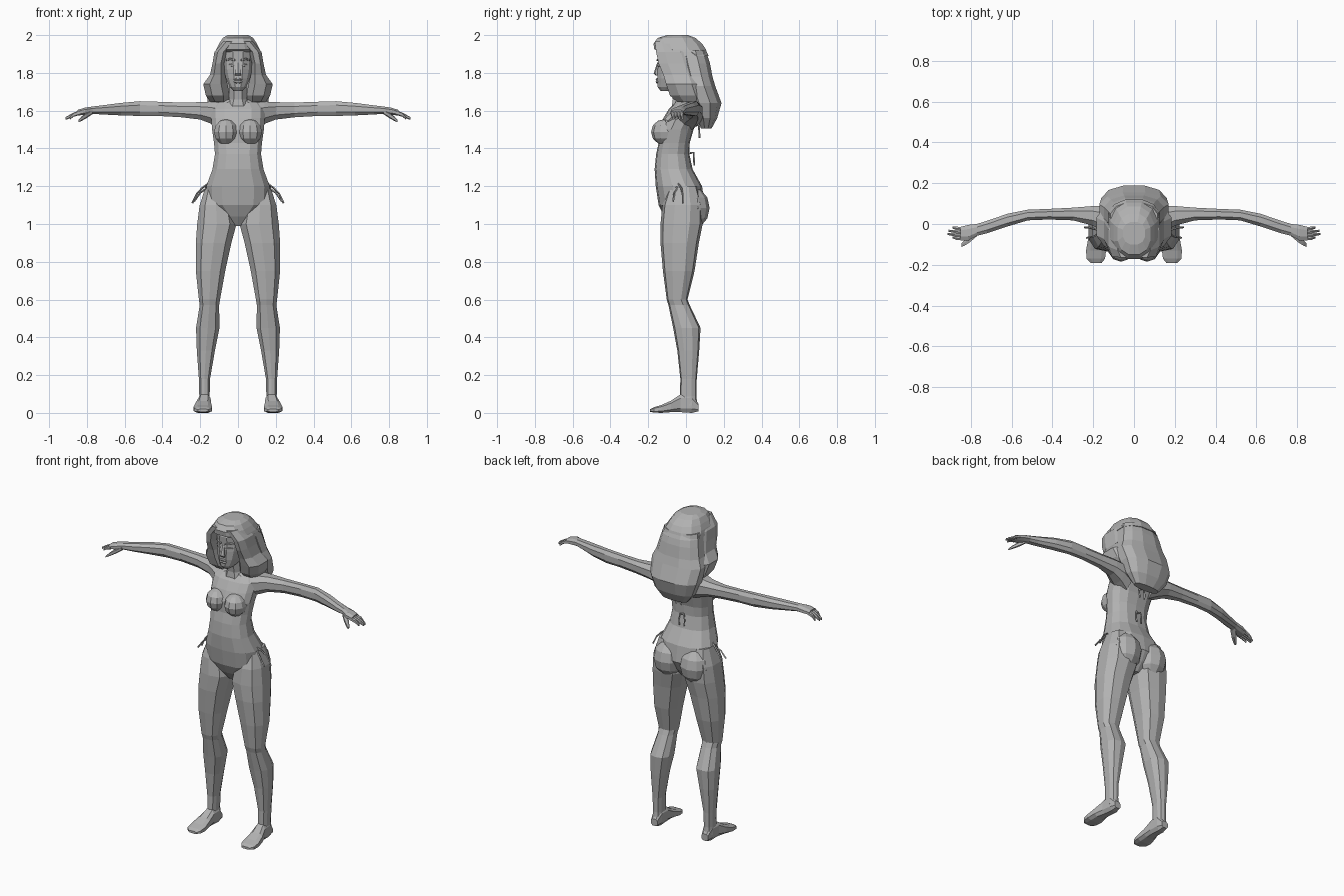
import bpy, bmesh, math
from mathutils import Vector

skin = bpy.data.materials.new("plain grey")
skin.diffuse_color = (0.45, 0.45, 0.45, 1)


def finish(name, bm):
    bmesh.ops.recalc_face_normals(bm, faces=bm.faces)
    me = bpy.data.meshes.new(name)
    bm.to_mesh(me)
    bm.free()
    me.materials.append(skin)
    ob = bpy.data.objects.new(name, me)
    bpy.context.collection.objects.link(ob)
    return ob


def loft(name, axis, rows, n=10, side=1, power=0.85):
    """Skin rounded sections; row = position on axis, then min/max on the other two axes."""
    bm = bmesh.new()
    rings = []
    for t, a0, a1, b0, b1 in rows:
        ring = []
        for i in range(n):
            w = 2 * math.pi * (i + 0.5) / n
            c, s = math.cos(w), math.sin(w)
            # Stretch so the section fills its full extents
            k = math.cos(math.pi / n)
            c, s = (math.copysign(min(1, abs(q) / k) ** power, q) for q in (c, s))
            a = (a0 + a1) / 2 + (a1 - a0) / 2 * c
            b = (b0 + b1) / 2 + (b1 - b0) / 2 * s
            p = {"x": (t, a, b), "y": (a, t, b), "z": (a, b, t)}[axis]
            ring.append(bm.verts.new((p[0] * side, p[1], p[2])))
        rings.append(ring)
    for r, q in zip(rings, rings[1:]):
        for i in range(n):
            j = (i + 1) % n
            bm.faces.new((r[i], r[j], q[j], q[i]))
    bm.faces.new(rings[0])
    bm.faces.new(rings[-1])
    return finish(name, bm)


def blob(name, centre, radii, seg=10, rings=6):
    bm = bmesh.new()
    bmesh.ops.create_uvsphere(bm, u_segments=seg, v_segments=rings, radius=1)
    for v in bm.verts:
        v.co = Vector([c + r * q for c, r, q in zip(centre, radii, v.co)])
    return finish(name, bm)


def cord(name, points, side=1, r=0.005):
    """Thin four-sided string along a path."""
    bm = bmesh.new()
    pts = [Vector((x * side, y, z)) for x, y, z in points]
    rings = []
    for i, p in enumerate(pts):
        d = (pts[min(i + 1, len(pts) - 1)] - pts[max(i - 1, 0)]).normalized()
        u = d.cross(Vector((0.3, 1, 0.1))).normalized()
        v = d.cross(u)
        rings.append([bm.verts.new(p + r * o) for o in (u, v, -u, -v)])
    for a, b in zip(rings, rings[1:]):
        for i in range(4):
            bm.faces.new((a[i], a[i - 1], b[i - 1], b[i]))
    bm.faces.new(rings[0])
    bm.faces.new(rings[-1])
    return finish(name, bm)


def sym(rows):
    """Rows centred on x: (z, half width, front, back)."""
    return [(z, -w, w, f, b) for z, w, f, b in rows]


# Torso and neck
loft("torso", "z", sym([
    (0.99, 0.025, -0.08, 0.03), (1.04, 0.085, -0.115, 0.07), (1.10, 0.165, -0.145, 0.10),
    (1.20, 0.168, -0.16, 0.085), (1.29, 0.135, -0.166, 0.035), (1.37, 0.122, -0.158, 0.018),
    (1.43, 0.127, -0.145, 0.02), (1.50, 0.137, -0.145, 0.04), (1.56, 0.142, -0.12, 0.07),
    (1.61, 0.145, -0.09, 0.08), (1.64, 0.12, -0.06, 0.07), (1.66, 0.055, -0.055, 0.045)]), n=14)
loft("neck", "z", sym([(1.62, 0.065, -0.075, 0.05), (1.66, 0.047, -0.07, 0.03),
                       (1.76, 0.045, -0.085, 0.02)]), n=8)

# Head and face details
loft("head", "z", sym([
    (1.705, 0.025, -0.135, -0.06), (1.725, 0.043, -0.15, -0.02), (1.77, 0.064, -0.152, 0.03),
    (1.82, 0.075, -0.15, 0.06), (1.86, 0.078, -0.146, 0.07), (1.91, 0.078, -0.15, 0.07),
    (1.95, 0.065, -0.13, 0.05)]), n=12)
loft("nose", "z", sym([(1.785, 0.016, -0.158, -0.13), (1.797, 0.017, -0.172, -0.13),
                       (1.855, 0.008, -0.152, -0.13)]), n=6)
loft("lips", "z", sym([(1.745, 0.012, -0.156, -0.13), (1.753, 0.024, -0.161, -0.13),
                       (1.759, 0.02, -0.157, -0.13), (1.766, 0.024, -0.161, -0.13),
                       (1.772, 0.01, -0.157, -0.13)]), n=8)

# Hair: crown and the long mass down the back
loft("hair_crown", "z", sym([
    (2.0, 0.055, -0.10, 0.01), (1.985, 0.08, -0.15, 0.05), (1.955, 0.10, -0.172, 0.085),
    (1.925, 0.115, -0.168, 0.105), (1.91, 0.12, -0.135, 0.11), (1.89, 0.125, -0.075, 0.12)]), n=12)
loft("hair_back", "z", sym([
    (1.92, 0.115, -0.06, 0.105), (1.85, 0.132, -0.05, 0.127), (1.78, 0.148, -0.03, 0.14),
    (1.73, 0.17, -0.02, 0.155), (1.64, 0.16, 0.01, 0.188), (1.56, 0.13, 0.055, 0.165),
    (1.505, 0.085, 0.08, 0.135)]), n=12)

for side, tag in ((-1, "right"), (1, "left")):
    # Hair framing the face and resting on the shoulder
    loft("hair_lock_" + tag, "z", [
        (1.965, 0.015, 0.08, -0.165, -0.03), (1.91, 0.06, 0.125, -0.158, 0.02),
        (1.85, 0.074, 0.135, -0.145, 0.04), (1.79, 0.068, 0.148, -0.12, 0.06),
        (1.74, 0.055, 0.184, -0.105, 0.08), (1.68, 0.045, 0.17, -0.085, 0.10),
        (1.645, 0.05, 0.145, -0.045, 0.09)], n=8, side=side)
    loft("brow_" + tag, "x", [(0.014, -0.157, -0.13, 1.862, 1.872),
                              (0.042, -0.148, -0.12, 1.868, 1.880),
                              (0.064, -0.122, -0.10, 1.862, 1.872)], n=6, side=side)
    loft("eye_" + tag, "x", [(0.018, -0.152, -0.13, 1.838, 1.844),
                             (0.034, -0.150, -0.12, 1.832, 1.850),
                             (0.054, -0.132, -0.10, 1.839, 1.845)], n=6, side=side)

    # Bust and seat
    blob("bust_" + tag, (side * 0.064, -0.115, 1.487), (0.066, 0.07, 0.068))
    blob("seat_" + tag, (side * 0.092, 0.035, 1.085), (0.097, 0.09, 0.11))

    # Leg from hip to ankle
    loft("leg_" + tag, "z", [
        (1.20, 0.07, 0.17, -0.09, 0.06), (1.10, 0.03, 0.203, -0.125, 0.09),
        (1.00, 0.008, 0.216, -0.135, 0.088), (0.90, 0.035, 0.223, -0.135, 0.068),
        (0.75, 0.068, 0.223, -0.122, 0.045), (0.60, 0.095, 0.207, -0.102, 0.008),
        (0.57, 0.10, 0.203, -0.093, 0.02), (0.45, 0.098, 0.222, -0.068, 0.077),
        (0.33, 0.122, 0.218, -0.046, 0.07), (0.18, 0.148, 0.207, -0.03, 0.057),
        (0.09, 0.15, 0.205, -0.032, 0.055), (0.04, 0.148, 0.207, -0.03, 0.06)],
        n=10, side=side)
    loft("foot_" + tag, "y", [
        (0.065, 0.155, 0.198, 0.008, 0.05), (0.03, 0.146, 0.206, 0, 0.10),
        (-0.03, 0.145, 0.21, 0.004, 0.098), (-0.08, 0.142, 0.226, 0.004, 0.064),
        (-0.13, 0.137, 0.235, 0, 0.042), (-0.17, 0.142, 0.232, 0.002, 0.03),
        (-0.19, 0.158, 0.212, 0.006, 0.02)], n=8, side=side, power=0.65)

    # Arm, palm, fingers and thumb
    loft("arm_" + tag, "x", [
        (0.08, -0.08, 0.075, 1.50, 1.64), (0.14, -0.045, 0.088, 1.53, 1.648),
        (0.20, -0.008, 0.088, 1.553, 1.645), (0.30, 0.018, 0.08, 1.565, 1.643),
        (0.42, 0.022, 0.074, 1.572, 1.647), (0.52, 0.018, 0.07, 1.572, 1.65),
        (0.62, -0.012, 0.05, 1.575, 1.641), (0.72, -0.045, 0.016, 1.58, 1.628),
        (0.77, -0.058, 0.0, 1.583, 1.622), (0.81, -0.08, -0.004, 1.578, 1.616),
        (0.85, -0.08, -0.014, 1.574, 1.604)], n=8, side=side)
    for i in range(4):
        y, tip = -0.072 + 0.016 * i, (0.89, 0.913, 0.91, 0.89)[i]
        loft("finger_%d_%s" % (i + 1, tag), "x", [
            (0.835, y - 0.009, y + 0.009, 1.578, 1.602),
            (0.87, y - 0.006, y + 0.011, 1.568, 1.59),
            (tip, y + 0.002, y + 0.012, 1.552, 1.566)], n=6, side=side)
    loft("thumb_" + tag, "x", [
        (0.77, -0.06, -0.02, 1.582, 1.605), (0.805, -0.09, -0.05, 1.558, 1.588),
        (0.83, -0.106, -0.078, 1.545, 1.568), (0.845, -0.112, -0.095, 1.538, 1.55)],
        n=6, side=side)

    # Side bows: a loop and two loose ends
    cord("hip_string_" + tag, [(0.135, -0.10, 1.19), (0.172, -0.045, 1.195),
                               (0.16, 0.03, 1.19)], side)
    cord("hip_loop_" + tag, [(0.165, -0.045, 1.19), (0.20, -0.062, 1.165),
                             (0.232, -0.068, 1.12)], side)
    cord("hip_end_" + tag, [(0.15, -0.045, 1.22), (0.19, -0.025, 1.19),
                            (0.218, -0.018, 1.16), (0.242, -0.016, 1.11)], side)
    # Back bows
    for z, y in ((1.375, 0.022), (1.52, 0.05)):
        cord("back_string_%s" % tag, [(0.0, y, z), (0.014, y + 0.018, z + 0.004),
                                      (0.02, y + 0.02, z - 0.03), (0.017, y + 0.022, z - 0.065)], side)
